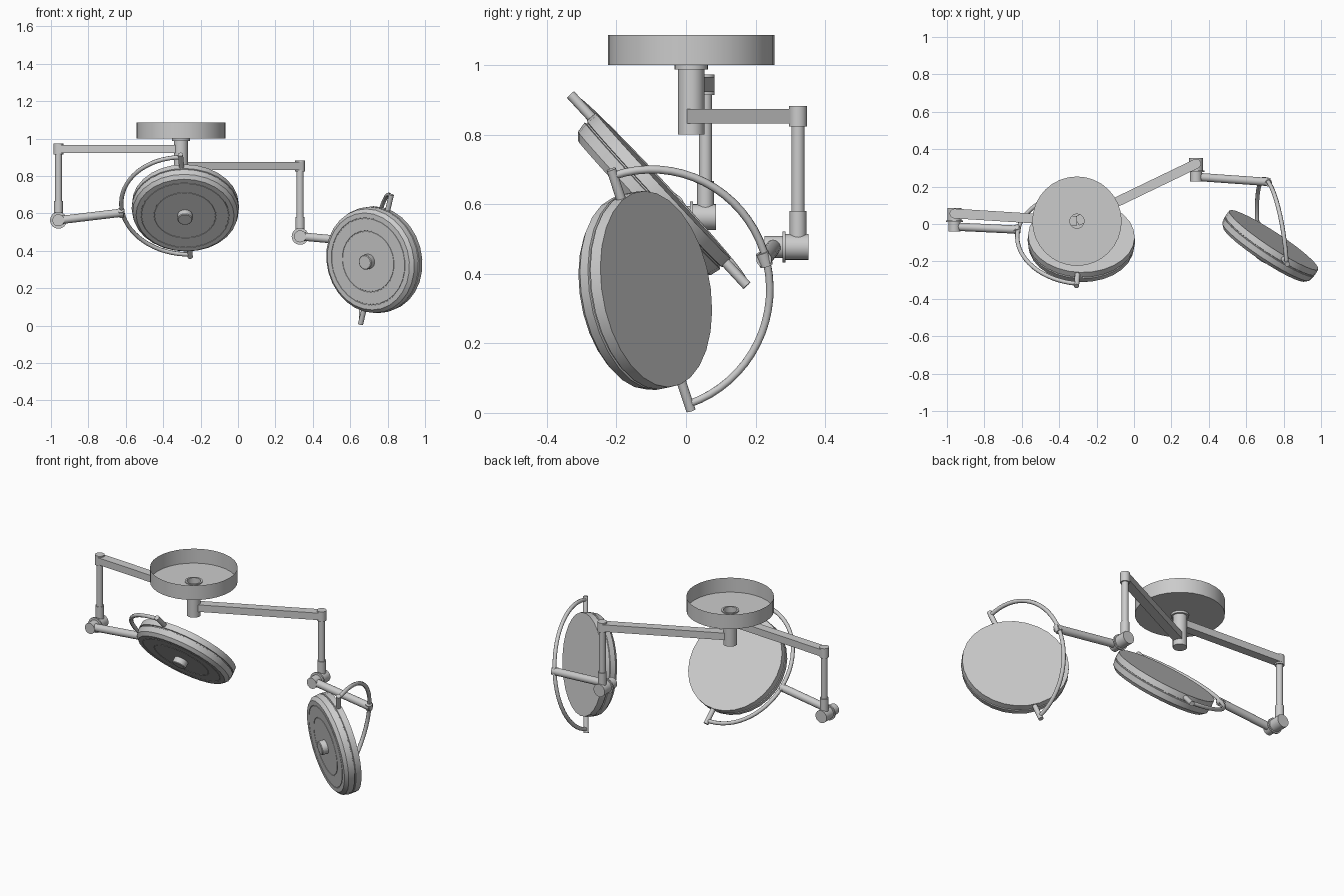
import bpy, bmesh, math
from mathutils import Vector, Matrix

if "Cube" in bpy.data.objects:
    bpy.data.objects.remove(bpy.data.objects["Cube"])


def finish(bm, name):
    bmesh.ops.recalc_face_normals(bm, faces=bm.faces)
    me = bpy.data.meshes.new(name)
    bm.to_mesh(me)
    bm.free()
    ob = bpy.data.objects.new(name, me)
    bpy.context.collection.objects.link(ob)
    bpy.context.view_layer.objects.active = ob
    ob.select_set(True)
    bpy.ops.object.shade_smooth_by_angle(angle=math.radians(30))
    ob.select_set(False)
    return ob


def lathe(name, profile, origin, axis, seg=24):
    """Revolve (radius, height) points around an axis."""
    bm = bmesh.new()
    vs = [bm.verts.new((r, 0, h)) for r, h in profile]
    es = [bm.edges.new(p) for p in zip(vs, vs[1:])]
    bmesh.ops.spin(bm, geom=vs + es, cent=(0, 0, 0), axis=(0, 0, 1),
                   angle=math.tau, steps=seg, use_duplicate=False)
    bmesh.ops.remove_doubles(bm, verts=bm.verts, dist=1e-5)
    rot = Vector(axis).to_track_quat('Z', 'Y').to_matrix().to_4x4()
    bm.transform(Matrix.Translation(origin) @ rot)
    return finish(bm, name)


def rod(name, a, b, r, seg=20):
    a, b = Vector(a), Vector(b)
    n = (b - a).length
    return lathe(name, [(0, 0), (r, 0), (r, n), (0, n)], a, b - a, seg)


def beam(name, a, b, width, height):
    """Horizontal rectangular bar."""
    a, b = Vector(a), Vector(b)
    d = b - a
    bm = bmesh.new()
    bmesh.ops.create_cube(bm, size=1)
    bm.transform(Matrix.Translation((a + b) / 2)
                 @ Matrix.Rotation(math.atan2(d.y, d.x), 4, 'Z')
                 @ Matrix.Diagonal((d.length, width, height, 1)))
    return finish(bm, name)


# ceiling canopy (open at the top) and central column
CX, CY = -0.305, 0.015
lathe("ceiling_canopy", [(0.239, 1.087), (0.239, 1.0), (0.038, 1.0)],
      (CX, CY, 0), (0, 0, 1), 32)
lathe("column_collar", [(0.038, 1.006), (0.048, 1.006), (0.048, 0.987), (0.038, 0.987)],
      (CX, CY, 0), (0, 0, 1))
lathe("central_column", [(0.038, 1.006), (0.038, 0.8), (0, 0.8)],
      (CX, CY, 0), (0, 0, 1))


def lamp(side, px, py, arm_z, joint_z, arm_end, pin_top, pin_bottom, face, yoke_dir):
    # upper arm, elbow and drop post
    beam(side + "_upper_arm", (CX, CY, arm_z), (px, py, arm_z), 0.052, 0.042)
    rod(side + "_elbow", (px, py, arm_z - 0.03), (px, py, arm_z + 0.029), 0.026)
    rod(side + "_drop_post", (px, py, joint_z), (px, py, arm_z), 0.019)
    rod(side + "_post_sleeve", (px, py, joint_z), (px, py, joint_z + 0.103), 0.024)

    # hinge with flange, axis along y
    lathe(side + "_hinge", [(0, 0.03), (0.037, 0.03), (0.037, -0.036), (0.045, -0.036),
                            (0.045, -0.045), (0.032, -0.045), (0.032, -0.096), (0, -0.096)],
          (px, py, joint_z), (0, 1, 0))

    # lower arm out to the yoke
    end = Vector(arm_end)
    start = Vector((px, py - 0.07, joint_z))
    rod(side + "_lower_arm", start, end + (end - start).normalized() * 0.012, 0.022)

    # local axes of the lamp head
    top, bot = Vector(pin_top), Vector(pin_bottom)
    mid = (top + bot) / 2
    half = (top - bot).length / 2
    u = (top - bot).normalized()
    n = Vector(face)
    n = (n - u * n.dot(u)).normalized()
    v = Vector(yoke_dir)
    v = (v - u * v.dot(u)).normalized()

    # half-circle yoke and its socket
    cu = bpy.data.curves.new(side + "_yoke", 'CURVE')
    cu.dimensions = '3D'
    cu.bevel_depth = 0.0115
    cu.bevel_resolution = 2
    cu.use_fill_caps = True
    sp = cu.splines.new('POLY')
    count = 33
    sp.points.add(count - 1)
    for i, p in enumerate(sp.points):
        t = math.pi * i / (count - 1)
        p.co = (*(mid + u * math.cos(t) * (half - 0.02) + v * math.sin(t) * 0.343), 1)
    sp.use_smooth = True
    bpy.context.collection.objects.link(bpy.data.objects.new(side + "_yoke", cu))
    rod(side + "_yoke_socket", end - u * 0.02, end + u * 0.02, 0.019)

    # pivot pins
    for tag, s in (("upper", 1), ("lower", -1)):
        rod(f"{side}_{tag}_pivot_pin", mid + u * s * 0.27, mid + u * s * half, 0.014, 16)

    # round lamp head with seam and shallow lens rings
    f = 0.074
    g = f - 0.002
    lathe(side + "_lamp_head",
          [(0, -0.018), (0.285, -0.018), (0.287, 0.016), (0.281, 0.018), (0.281, 0.022),
           (0.287, 0.024), (0.281, 0.056), (0.262, f),
           (0.237, f), (0.236, g), (0.233, g), (0.232, f),
           (0.167, f), (0.166, g), (0.163, g), (0.162, f), (0, f)], mid, n, 28)

    # sterile handle
    lathe(side + "_handle", [(0.04, f - 0.01), (0.04, 0.106), (0.036, 0.11), (0, 0.11)],
          mid, n, 20)


lamp("right", 0.332, 0.322, 0.853, 0.477, (0.715, 0.225, 0.442),
     (0.82, -0.215, 0.70), (0.655, 0.014, 0.007),
     (-0.545, -0.825, -0.143), (-0.053, 0.945, 0.324))
lamp("left", -0.96, 0.056, 0.944, 0.563, (-0.625, -0.03, 0.603),
     (-0.308, -0.332, 0.915), (-0.255, 0.175, 0.366),
     (-0.02, -0.737, -0.676), (-0.985, 0.12, -0.06))
